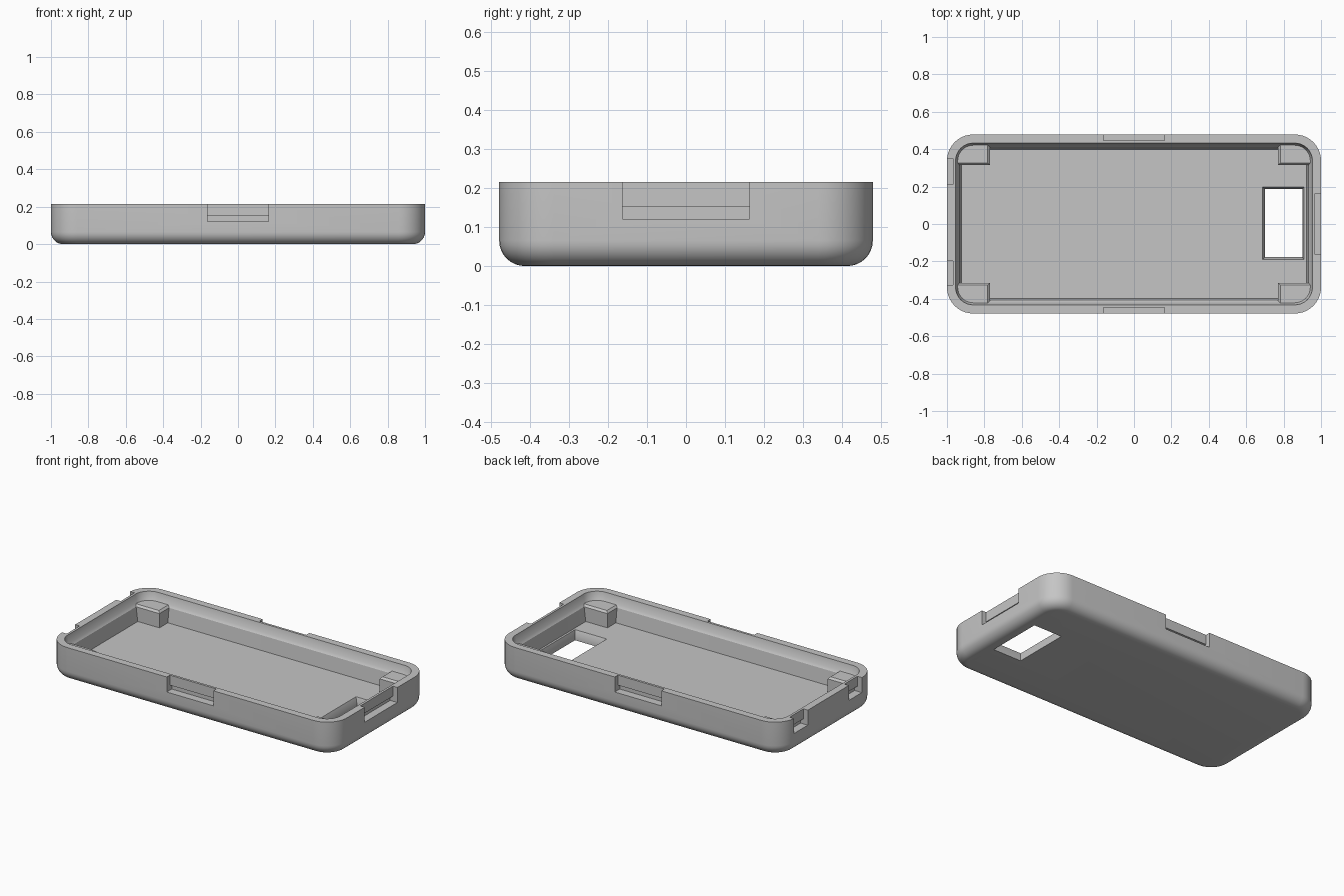
import bpy, bmesh, math

if "Cube" in bpy.data.objects:
    bpy.data.objects.remove(bpy.data.objects["Cube"])

HX, HY, H = 1.0, 0.4785, 0.215      # outer half sizes and height
FLOOR = 0.06

grey = bpy.data.materials.new("plain grey")
grey.diffuse_color = (0.56, 0.56, 0.56, 1)
grey.use_nodes = True
grey.node_tree.nodes["Principled BSDF"].inputs["Base Color"].default_value = grey.diffuse_color


def finish(name, bm):
    bmesh.ops.recalc_face_normals(bm, faces=bm.faces)
    mesh = bpy.data.meshes.new(name)
    bm.to_mesh(mesh)
    bm.free()
    mesh.materials.append(grey)
    ob = bpy.data.objects.new(name, mesh)
    bpy.context.collection.objects.link(ob)
    return ob


def ring(bm, inset, z, r, steps=10):
    """Rounded rectangle at height z, inset from the outer wall."""
    x, y = HX - inset, HY - inset
    pts = []
    for k, (sx, sy) in enumerate([(1, 1), (-1, 1), (-1, -1), (1, -1)]):
        for i in range(steps + 1):
            a = math.pi / 2 * (k + i / steps)
            pts.append(bm.verts.new((sx * (x - r) + r * math.cos(a),
                                     sy * (y - r) + r * math.sin(a), z)))
    return pts


def stack(name, levels):
    """Block through a stack of rectangles ((x0, x1, y0, y1), z)."""
    bm = bmesh.new()
    rows = [[bm.verts.new((x, y, z)) for x, y in
             ((x0, y0), (x1, y0), (x1, y1), (x0, y1))]
            for (x0, x1, y0, y1), z in levels]
    bm.faces.new(rows[0])
    bm.faces.new(rows[-1])
    for a, b in zip(rows, rows[1:]):
        for i in range(4):
            j = (i + 1) % 4
            bm.faces.new((a[i], a[j], b[j], b[i]))
    return finish(name, bm)


# Tray shell: rounded bottom edge, outer wall, rim, stepped inner wall, floor
F = 0.065
profile = []
for i in range(9):
    a = math.pi / 2 * i / 8
    inset = F * (1 - math.sin(a))
    profile.append((inset, F * (1 - math.cos(a)), 0.14 - inset))
profile += [(0, H, 0.14), (0.046, H, 0.094), (0.055, 0.165, 0.085),
            (0.067, 0.150, 0.073), (0.079, FLOOR, 0.061)]
bm = bmesh.new()
rings = [ring(bm, *p) for p in profile]
for a, b in zip(rings, rings[1:]):
    for i in range(len(a)):
        j = (i + 1) % len(a)
        bm.faces.new((a[i], a[j], b[j], b[i]))
bm.faces.new(rings[0])
bm.faces.new(rings[-1])
tray = finish("tray", bm)

# Cutters: floor window flared at the top, and clip pockets in the outer wall
small, large = (0.70, 0.90, -0.177, 0.186), (0.687, 0.908, -0.19, 0.197)
cutters = [stack("window_cutter", [(small, -0.01), (small, 0.03),
                                   (large, FLOOR), (large, FLOOR + 0.01)])]
D, G = 0.031, 0.050                  # pocket depth, deeper groove depth


def pocket(side, lo, hi):
    for depth, z0, z1 in ((D, 0.12, H + 0.05), (G, 0.12, 0.152)):
        if side in "lr":
            s = 1 if side == "r" else -1
            xs = sorted((s * (HX - depth), s * (HX + 0.05)))
            box = (*xs, lo, hi)
        else:
            s = 1 if side == "b" else -1
            ys = sorted((s * (HY - depth), s * (HY + 0.05)))
            box = (lo, hi, *ys)
        cutters.append(stack("pocket_cutter", [(box, z0), (box, z1)]))


pocket("f", -0.163, 0.163)
pocket("b", -0.163, 0.163)
pocket("r", -0.163, 0.163)
pocket("l", 0.212, 0.35)
pocket("l", -0.327, -0.197)

for c in cutters:
    m = tray.modifiers.new("cut", 'BOOLEAN')
    m.operation, m.solver, m.object = 'DIFFERENCE', 'EXACT', c
bpy.context.view_layer.update()
deps = bpy.context.evaluated_depsgraph_get()
cut = bpy.data.meshes.new_from_object(tray.evaluated_get(deps))
tray.modifiers.clear()
tray.data = cut
for c in cutters:
    bpy.data.objects.remove(c)

# Corner posts with chamfered inner top edges
C = 0.012
for sx in (-1, 1):
    for sy in (-1, 1):
        def rect(c):
            xs = sorted((sx * (0.77 + c), sx * 0.947))
            ys = sorted((sy * (0.315 + c), sy * 0.426))
            return (*xs, *ys)
        name = ("left" if sx < 0 else "right") + ("_front" if sy < 0 else "_back")
        stack(name + "_post", [(rect(0), FLOOR - 0.005), (rect(0), 0.15),
                               (rect(C), 0.162)])

# Smooth the rounded corners, keep real edges sharp
bpy.ops.object.select_all(action='DESELECT')
tray.select_set(True)
bpy.context.view_layer.objects.active = tray
bpy.ops.object.shade_smooth_by_angle(angle=math.radians(30))
